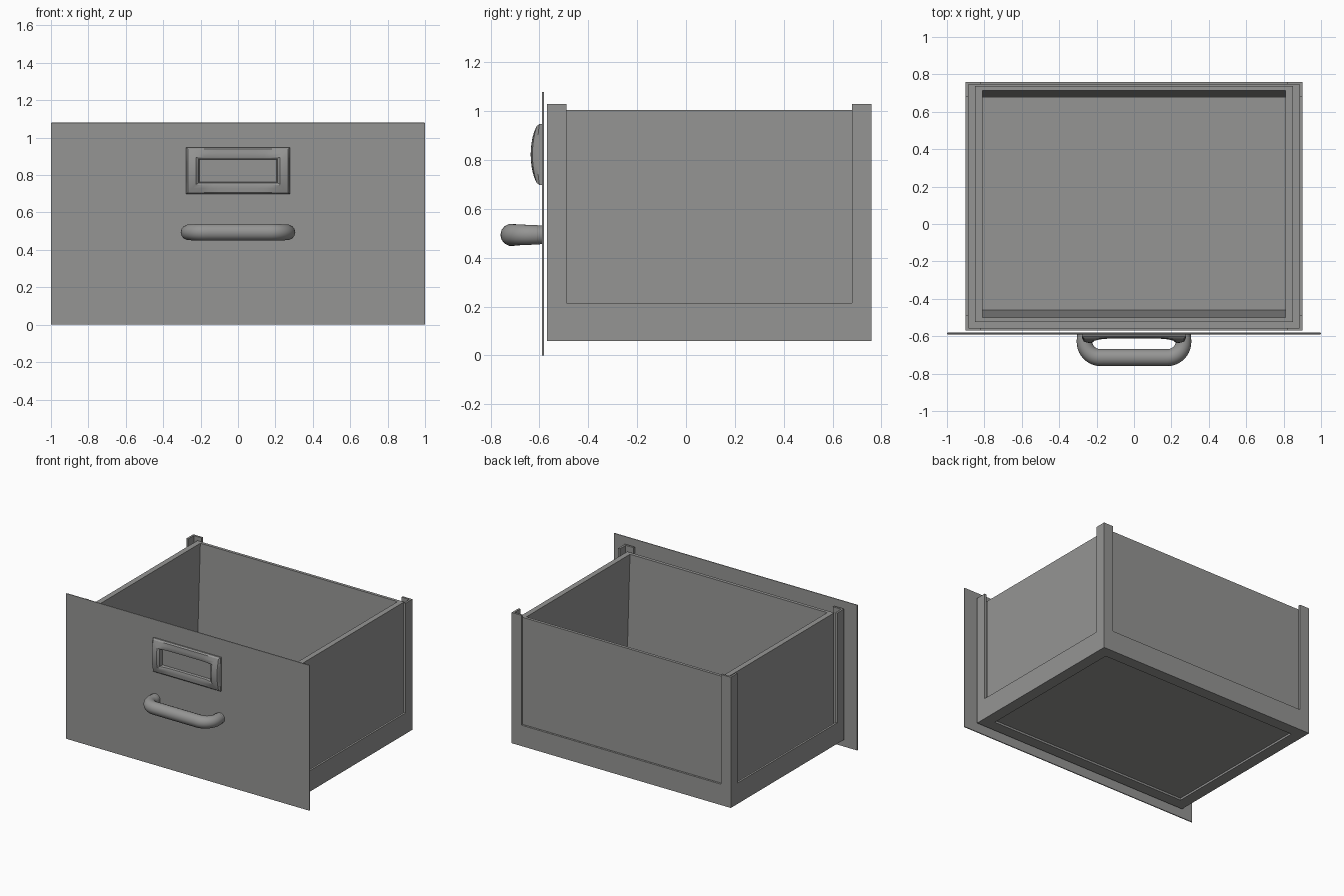
import bpy, bmesh
from mathutils import Vector

cube = bpy.data.objects.get("Cube")
if cube:
    bpy.data.objects.remove(cube, do_unlink=True)

# One painted-metal colour
GREY = (0.3, 0.3, 0.295, 1)
steel = bpy.data.materials.new("grey_steel")
steel.use_nodes = True
steel.diffuse_color = GREY
shader = steel.node_tree.nodes["Principled BSDF"]
shader.inputs["Base Color"].default_value = GREY
shader.inputs["Roughness"].default_value = 0.6


def finish(name, bm):
    bmesh.ops.recalc_face_normals(bm, faces=bm.faces)
    mesh = bpy.data.meshes.new(name)
    bm.to_mesh(mesh)
    bm.free()
    obj = bpy.data.objects.new(name, mesh)
    bpy.context.collection.objects.link(obj)
    mesh.materials.append(steel)
    return obj


def smooth(obj):
    bpy.ops.object.select_all(action='DESELECT')
    obj.select_set(True)
    bpy.context.view_layer.objects.active = obj
    bpy.ops.object.shade_smooth_by_angle()


def bevel(obj, width):
    mod = obj.modifiers.new("soft_edges", 'BEVEL')
    mod.width = width
    mod.segments = 2


def loft(name, rings, capped=True):
    """Skin a row of point loops; cap the ends or join last to first."""
    bm = bmesh.new()
    loops = [[bm.verts.new(p) for p in ring] for ring in rings]
    pairs = list(zip(loops, loops[1:]))
    if capped:
        bm.faces.new(loops[0])
        bm.faces.new(loops[-1])
    else:
        pairs.append((loops[-1], loops[0]))
    for a, b in pairs:
        for i in range(len(a)):
            j = (i + 1) % len(a)
            bm.faces.new((a[i], a[j], b[j], b[i]))
    return finish(name, bm)


def floor_ring(x, y0, y1, z):
    return [(-x, y0, z), (x, y0, z), (x, y1, z), (-x, y1, z)]


# Drawer dimensions
X, Y0, Y1 = 0.9, -0.57, 0.76
BASE, LEDGE, RIM, POST_TOP = 0.06, 0.215, 1.005, 1.03
SHEET, POST = 0.015, 0.08

# Open tub with front and back walls that lean inward to the floor
loft("drawer_tub", [
    floor_ring(0.85, -0.525, 0.737, BASE + SHEET),
    floor_ring(0.85, -0.525, 0.737, RIM),
    floor_ring(0.81, -0.5, 0.715, RIM),
    floor_ring(0.81, -0.46, 0.675, 0.1),
])

# Rim under the tub, leaving a recessed bottom panel
inset = 0.085
loft("bottom_rim", [
    floor_ring(X, Y0, Y1, BASE),
    floor_ring(X, Y0, Y1, BASE + SHEET),
    floor_ring(X - inset, Y0 + inset, Y1 - inset, BASE + SHEET),
    floor_ring(X - inset, Y0 + inset, Y1 - inset, BASE),
], capped=False)


# U-shaped sheets: two corner posts joined by a low band
def u_sheet(name, a, b, post, place):
    outline = [(a, BASE), (b, BASE), (b, POST_TOP), (b - post, POST_TOP),
               (b - post, LEDGE), (a + post, LEDGE), (a + post, POST_TOP), (a, POST_TOP)]
    return loft(name, [[place(u, z, d) for u, z in outline] for d in (0, SHEET)])


for side, s in (("left", 1), ("right", -1)):
    u_sheet(side + "_frame", Y0, Y1, POST, lambda u, z, d: (s * (X - d), u, z))
for side, y, s in (("front", Y0, 1), ("back", Y1, -1)):
    u_sheet(side + "_frame", SHEET - X, X - SHEET, POST - SHEET,
            lambda u, z, d: (u, y + s * d, z))

# Front plate
plate = loft("front_plate", [floor_ring(1, -0.59, -0.581, z) for z in (0, 1.08)])
bevel(plate, 0.003)


# Label holder: nested rectangular loops with bowed-out sides
def label_ring(w, h, depth, bow, n=10):
    corners = [Vector(c) for c in ((-w, -h), (w, -h), (w, h), (-w, h))]
    points = []
    for i, c in enumerate(corners):
        for k in range(n):
            p = c.lerp(corners[(i + 1) % 4], k / n)
            sides = min(1, abs(p.x) / 0.22) ** 6
            lift = bow * sides * max(0, 1 - (p.y / 0.125) ** 2)
            points.append((p.x, -0.588 - depth - lift, 0.823 + p.y))
    return points


label = loft("label_holder", [label_ring(*r) for r in (
    (0.278, 0.125, 0, 0),
    (0.278, 0.125, 0.012, 0.01),
    (0.268, 0.116, 0.021, 0.02),
    (0.245, 0.095, 0.023, 0.024),
    (0.225, 0.075, 0.024, 0.024),
    (0.21, 0.064, 0.02, 0.02),
    (0.205, 0.06, 0.004, 0),
)])
smooth(label)

# Pull handle: a rounded bar swept along a bent path
curve = bpy.data.curves.new("handle_path", 'CURVE')
curve.dimensions = '3D'
curve.bevel_depth = 0.046
curve.bevel_resolution = 5
curve.resolution_u = 10
spline = curve.splines.new('BEZIER')
half = [(0.265, -0.584, 0.85), (0.265, -0.63, 0.9), (0.18, -0.714, 1)]
path = [(-x, y, r) for x, y, r in half] + half[::-1]
spline.bezier_points.add(len(path) - 1)
for point, (x, y, r) in zip(spline.bezier_points, path):
    point.co = (x, y, 0.494)
    point.radius = r
    point.handle_left_type = point.handle_right_type = 'FREE'
    # Legs run along y, the grip runs along x
    run = Vector((0.047 if abs(x) < 0.2 else 0, 0, 0))
    if abs(x) > 0.2:
        run.y = -0.045 if x < 0 else 0.045
    point.handle_left = point.co - run
    point.handle_right = point.co + run
holder = bpy.data.objects.new("handle_path", curve)
bpy.context.collection.objects.link(holder)
bpy.context.view_layer.update()
mesh = bpy.data.meshes.new_from_object(holder.evaluated_get(bpy.context.evaluated_depsgraph_get()))
bpy.data.objects.remove(holder, do_unlink=True)
mesh.materials.clear()
mesh.materials.append(steel)
handle = bpy.data.objects.new("pull_handle", mesh)
bpy.context.collection.objects.link(handle)
smooth(handle)
